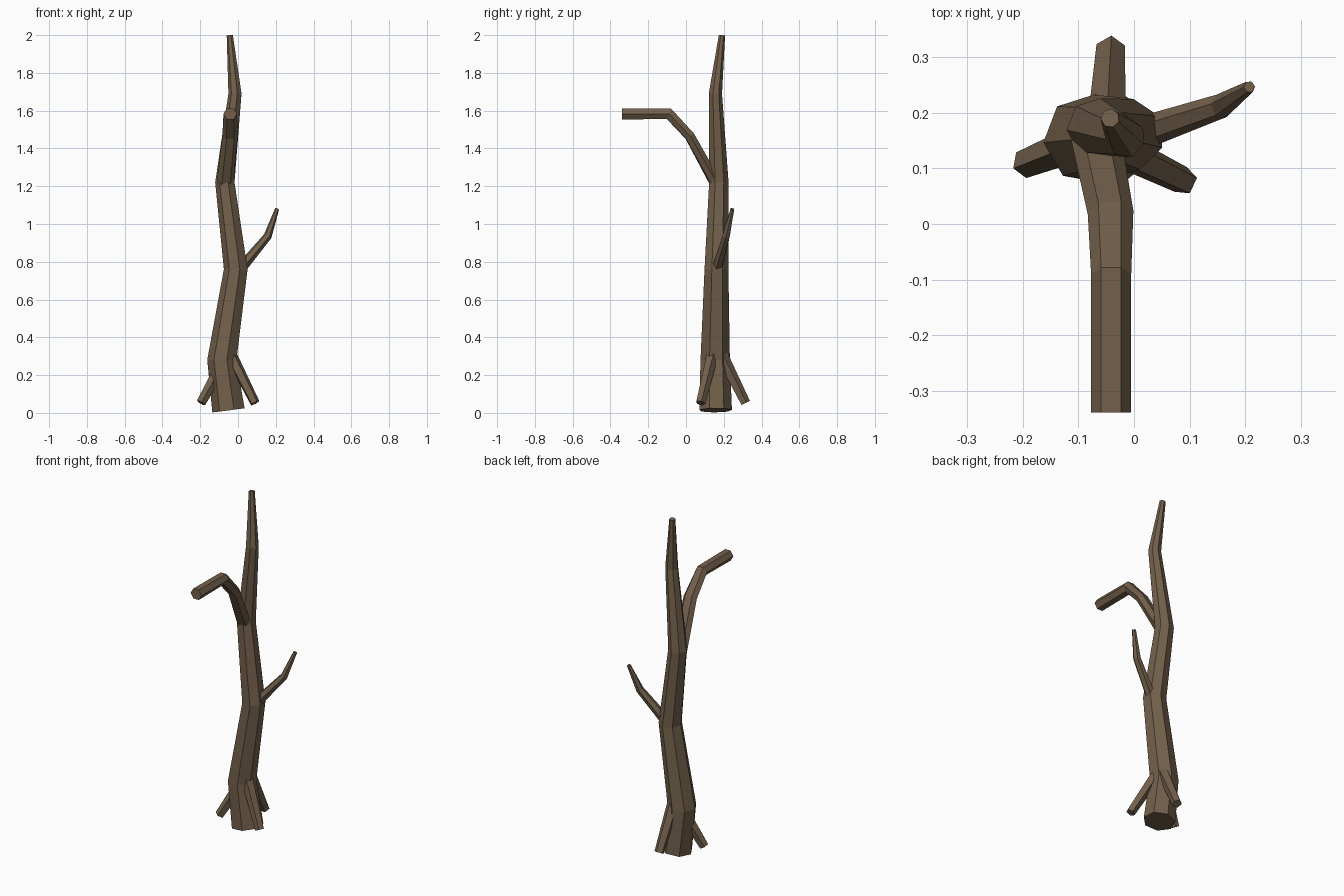
import bpy, bmesh, math
from mathutils import Vector

if "Cube" in bpy.data.objects:
    bpy.data.objects.remove(bpy.data.objects["Cube"], do_unlink=True)

# Single bark colour
BARK = (0.17, 0.117, 0.071, 1)
bark = bpy.data.materials.new("brown_bark")
bark.use_nodes = True
bark.diffuse_color = BARK
shader = bark.node_tree.nodes["Principled BSDF"]
shader.inputs["Base Color"].default_value = BARK
shader.inputs["Roughness"].default_value = 0.9


def limb(name, path, sides, start_angle, across=None):
    """Capped faceted limb; each path point is (x, y, z, radius, flattening)."""
    points = [Vector(p[:3]) for p in path]
    last = len(points) - 1
    bm = bmesh.new()
    rings = []
    for i, p in enumerate(path):
        before = (points[i] - points[max(i - 1, 0)]).normalized()
        after = (points[min(i + 1, last)] - points[i]).normalized()
        along = (before + after).normalized()
        u = across.copy() if across else Vector((0, 0, 1)).cross(along)
        u = (u - along * u.dot(along)).normalized()
        v = along.cross(u)
        flat = p[4] if len(p) > 4 else 1
        ring = []
        for k in range(sides):
            a = math.radians(start_angle) + math.tau * k / sides
            ring.append(bm.verts.new(
                points[i] + p[3] * (u * math.cos(a) + v * math.sin(a) * flat)))
        rings.append(ring)
    for low, high in zip(rings, rings[1:]):
        for k in range(sides):
            n = (k + 1) % sides
            bm.faces.new((low[k], low[n], high[n], high[k]))
    bm.faces.new(rings[0][::-1])
    bm.faces.new(rings[-1])
    bmesh.ops.recalc_face_normals(bm, faces=bm.faces)
    mesh = bpy.data.meshes.new(name)
    bm.to_mesh(mesh)
    bm.free()
    mesh.materials.append(bark)
    obj = bpy.data.objects.new(name, mesh)
    bpy.context.collection.objects.link(obj)
    return obj


# Crooked trunk
limb("trunk", [
    (-0.048, 0.155, 0.014, 0.089),
    (-0.083, 0.153, 0.28, 0.08),
    (-0.01, 0.16, 0.76, 0.065),
    (-0.068, 0.173, 1.22, 0.053),
    (-0.015, 0.155, 1.69, 0.036),
    (-0.043, 0.19, 1.999, 0.017)], 7, -72.3, Vector((1, 0, 0)))

# Branches
limb("front_branch", [
    (-0.07, 0.165, 1.2, 0.045, 0.7),
    (-0.042, 0.02, 1.465, 0.041, 0.7),
    (-0.041, -0.09, 1.583, 0.036, 0.95),
    (-0.041, -0.338, 1.583, 0.036, 0.95)], 6, 0)
limb("left_branch", [
    (-0.01, 0.155, 0.735, 0.031),
    (0.157, 0.212, 0.935, 0.022),
    (0.207, 0.246, 1.08, 0.011)], 6, 0)

# Roots
limb("right_root", [(-0.085, 0.152, 0.25, 0.035),
                    (-0.196, 0.108, 0.053, 0.026)], 5, 90)
limb("left_root", [(-0.05, 0.145, 0.33, 0.034),
                   (0.09, 0.077, 0.052, 0.026)], 5, 54)
limb("back_root", [(-0.05, 0.17, 0.34, 0.036),
                   (-0.042, 0.314, 0.052, 0.027)], 5, 90)
